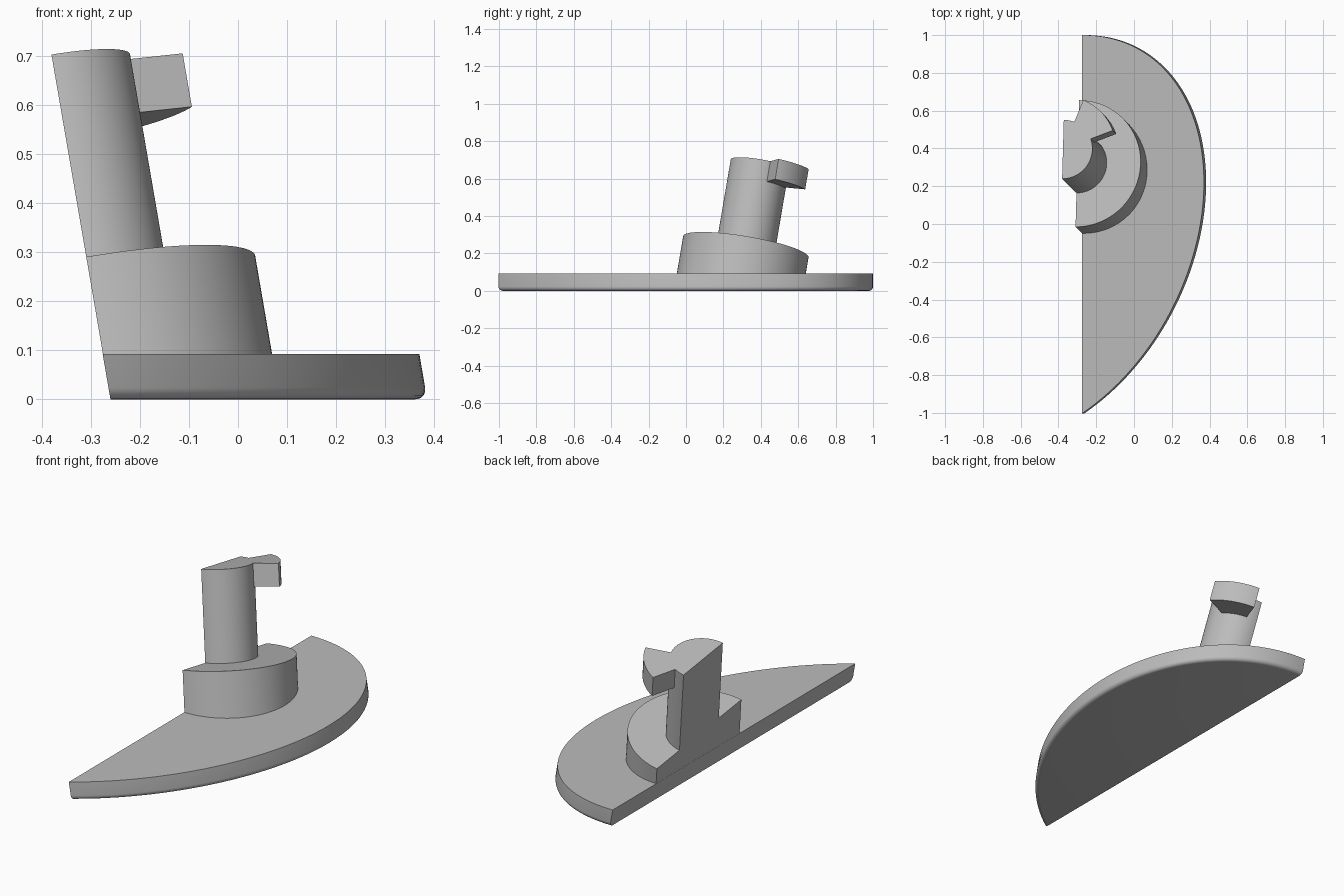
import bpy, bmesh
from math import sin, cos, acos, radians, pi
from mathutils import Vector

if "Cube" in bpy.data.objects:
    bpy.data.objects.remove(bpy.data.objects["Cube"])

grey = bpy.data.materials.new("plain_grey")
grey.use_nodes = True
grey.diffuse_color = (0.5, 0.5, 0.5, 1)
grey.node_tree.nodes["Principled BSDF"].inputs["Base Color"].default_value = (0.5, 0.5, 0.5, 1)

# Leaning frame: w runs along the pin, u points away from the flat cut side
LEAN = 0.172
w = Vector((-LEAN, 0.17, 1)).normalized()
u = Vector((1, 0, LEAN)).normalized()
v = w.cross(u)
centre = Vector((-0.30, 0.32, 0.235))      # middle of the collar's top
STEPS = 64


def loft(name, rings):
    """Solid through equal-length closed rings, capped at both ends."""
    bm = bmesh.new()
    loops = [[bm.verts.new(p) for p in ring] for ring in rings]
    for lower, upper in zip(loops, loops[1:]):
        for i in range(len(lower)):
            j = (i + 1) % len(lower)
            bm.faces.new((lower[i], lower[j], upper[j], upper[i]))
    bm.faces.new(loops[0][::-1])
    bm.faces.new(loops[-1])
    bmesh.ops.recalc_face_normals(bm, faces=bm.faces)
    mesh = bpy.data.meshes.new(name)
    bm.to_mesh(mesh)
    bm.free()
    mesh.materials.append(grey)
    obj = bpy.data.objects.new(name, mesh)
    bpy.context.collection.objects.link(obj)
    bpy.ops.object.select_all(action="DESELECT")
    obj.select_set(True)
    bpy.context.view_layer.objects.active = obj
    bpy.ops.object.shade_smooth_by_angle(angle=radians(30))
    return obj


def arc(radius, start, end, height):
    """Arc around the leaning axis, height measured along it."""
    angles = [start + (end - start) * i / STEPS for i in range(STEPS + 1)]
    return [centre + w * height + radius * (u * cos(a) + v * sin(a)) for a in angles]


def base_ring(z, inset):
    """Slice of a skewed ellipse, cut off along the leaning flat side."""
    a, b = 0.891 - inset, 1.042 - inset
    shift = -LEAN * (z - 0.092)
    limit = acos((-0.276 + 0.521) / a)
    ring = []
    for i in range(STEPS + 1):
        t = -limit + 2 * limit * i / STEPS
        ring.append(Vector((-0.521 + a * cos(t) + shift,
                            -0.086 + 0.306 * cos(t) + b * sin(t), z)))
    return ring


# Base plate with a rounded lower rim
fillet = 0.024
rim = [base_ring(fillet * (1 - sin(q)), fillet * (1 - cos(q)))
       for q in (pi / 2 * (1 - k / 6) for k in range(7))]
loft("base_plate", rim + [base_ring(0.092, 0)])

# Half-round collar, its foot trimmed level with the plate
top = arc(0.34, -pi / 2, pi / 2, 0)
foot = [p - w * ((p.z - 0.09) / w.z) for p in top]
loft("collar", [foot, top])

# Half-round pin
PIN_TOP = 0.455
loft("pin", [arc(0.158, -pi / 2, pi / 2, h) for h in (-0.002, PIN_TOP)])

# Wedge-shaped key at the head of the pin
start, end = radians(21), radians(69)
loft("key_tab", [arc(0.15, start, end, h) + arc(0.283, end, start, h)
                 for h in (PIN_TOP - 0.112, PIN_TOP)])
